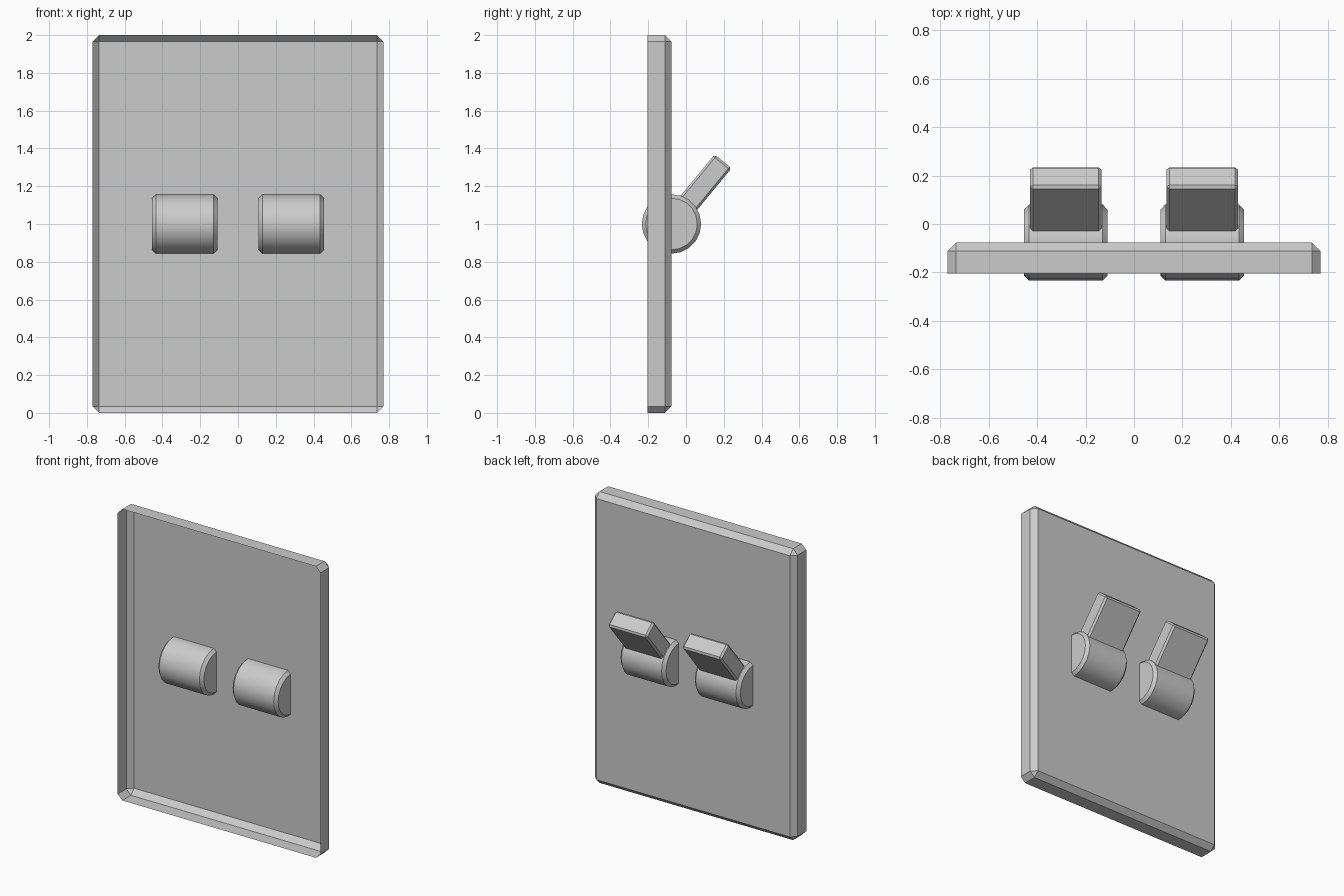
import bpy, bmesh, math
from mathutils import Matrix, Vector

if "Cube" in bpy.data.objects:
    bpy.data.objects.remove(bpy.data.objects["Cube"])


def finish(bm, name, smooth=None):
    bmesh.ops.recalc_face_normals(bm, faces=bm.faces)
    me = bpy.data.meshes.new(name)
    bm.to_mesh(me)
    bm.free()
    ob = bpy.data.objects.new(name, me)
    bpy.context.collection.objects.link(ob)
    if smooth:
        bpy.ops.object.select_all(action='DESELECT')
        ob.select_set(True)
        bpy.context.view_layer.objects.active = ob
        bpy.ops.object.shade_smooth_by_angle(angle=math.radians(smooth))
    return ob


def box(size, center):
    bm = bmesh.new()
    m = Matrix.Translation(center) @ Matrix.Diagonal((*size, 1))
    bmesh.ops.create_cube(bm, size=1, matrix=m)
    return bm


def chamfer(bm, edges, width):
    bmesh.ops.bevel(bm, geom=edges, offset=width, segments=1,
                    profile=0.5, affect='EDGES')


# Cover plate: thin chamfered shell, open on the -y side
BACK, FACE = -0.205, -0.077
bm = box((1.54, FACE - BACK, 2.0), (0, (FACE + BACK) / 2, 1.0))
open_face = [f for f in bm.faces if f.calc_center_median().y < BACK + 0.01]
bmesh.ops.delete(bm, geom=open_face, context='FACES')
chamfer(bm, [e for e in bm.edges if not e.is_boundary], 0.035)
finish(bm, "cover_plate")

PIVOT = Vector((0, -0.077, 1.0))
for side, label in ((-1, "left"), (1, "right")):
    spot = PIVOT + Vector((side * 0.282, 0, 0))

    # Pivot barrel lying along x, with chamfered rims
    bm = bmesh.new()
    m = Matrix.Translation(spot) @ Matrix.Rotation(math.pi / 2, 4, 'Y')
    bmesh.ops.create_cone(bm, cap_ends=True, segments=20, radius1=0.157,
                          radius2=0.157, depth=0.345, matrix=m)
    rims = [e for e in bm.edges if any(len(f.verts) > 4 for f in e.link_faces)]
    chamfer(bm, rims, 0.02)
    finish(bm, label + "_barrel", 30)

    # Lever leaning up and away from the plate
    bm = box((0.296, 0.115, 0.43), (0, 0, 0.215))
    tip = [e for e in bm.edges if max(v.co.z for v in e.verts) > 0.4]
    chamfer(bm, tip, 0.012)
    tilt = Matrix.Translation(spot) @ Matrix.Rotation(math.radians(-39.5), 4, 'X')
    bmesh.ops.transform(bm, matrix=tilt, verts=bm.verts)
    finish(bm, label + "_lever")
